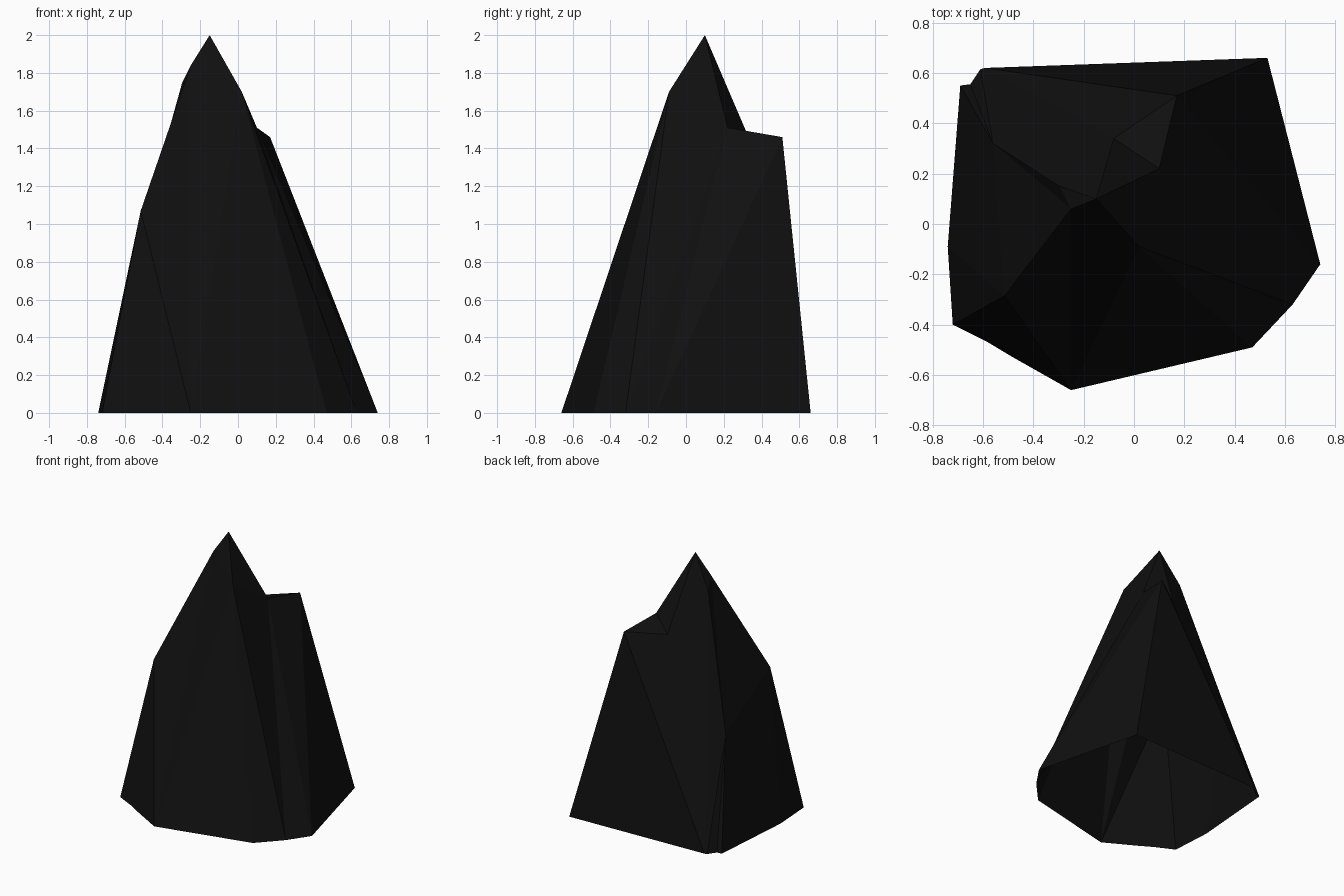
import bpy
import bmesh

cube = bpy.data.objects.get("Cube")
if cube:
    bpy.data.objects.remove(cube, do_unlink=True)


def make_material(name, colour):
    material = bpy.data.materials.new(name)
    material.use_nodes = True
    material.diffuse_color = colour
    shader = next(n for n in material.node_tree.nodes if n.type == "BSDF_PRINCIPLED")
    shader.inputs["Base Color"].default_value = colour
    shader.inputs["Roughness"].default_value = 1
    return material


# Footprint of the rock on the ground, counter-clockwise from the front corner
footprint = dict(zip("abcdefghijklm", [
    (-.72, -.4), (-.58, -.47), (-.48, -.53), (-.25, -.66), (.47, -.49),
    (.63, -.32), (.74, -.16), (.53, .66), (-.59, .62), (-.61, .615),
    (-.65, .555), (-.69, .55), (-.74, -.09)]))

# Chiselled corners above the ground
corners = {
    "P": (-.15, .1, 2),         # peak
    "A": (.02, -.09, 1.7),      # front of the peak
    "N": (.1, .22, 1.51),       # notch beside the peak
    "S": (.17, .51, 1.46),      # rear shoulder
    "C": (-.08, .34, 1.44),     # hollow behind the peak
    "L": (-.25, .06, 1.84),     # upper side ridge
    "M": (-.295, .15, 1.75),    # upper rear ridge
    "D": (-.56, .32, .8),       # low rear ridge
    "B": (-.515, -.285, 1.07),  # low front ridge
}

# Fans of facets: the centre corner, then the rim it spans
fans = [
    ("P", "ANCMLA"),   # cap
    ("N", "SC"),       # shoulder top
    ("A", "defN"),     # front wall
    ("N", "fgS"),      # notch wall
    ("S", "ghiC"),     # rear wall
    ("M", "CiDL"),     # rear ridge
    ("D", "ijklmBL"),  # low rear facets
    ("B", "mabcdL"),   # low front facets
    ("L", "dA"),       # front ridge
]

bm = bmesh.new()
points = {key: bm.verts.new((x, y, 0)) for key, (x, y) in footprint.items()}
points.update({key: bm.verts.new(co) for key, co in corners.items()})
for centre, rim in fans:
    for first, second in zip(rim, rim[1:]):
        bm.faces.new([points[centre], points[first], points[second]])

# The rock is a hollow, flat-shaded shell, open underneath
mesh = bpy.data.meshes.new("rock")
bm.to_mesh(mesh)
bm.free()
mesh.materials.append(make_material("black stone", (.005, .005, .005, 1)))
rock = bpy.data.objects.new("rock", mesh)
bpy.context.collection.objects.link(rock)
